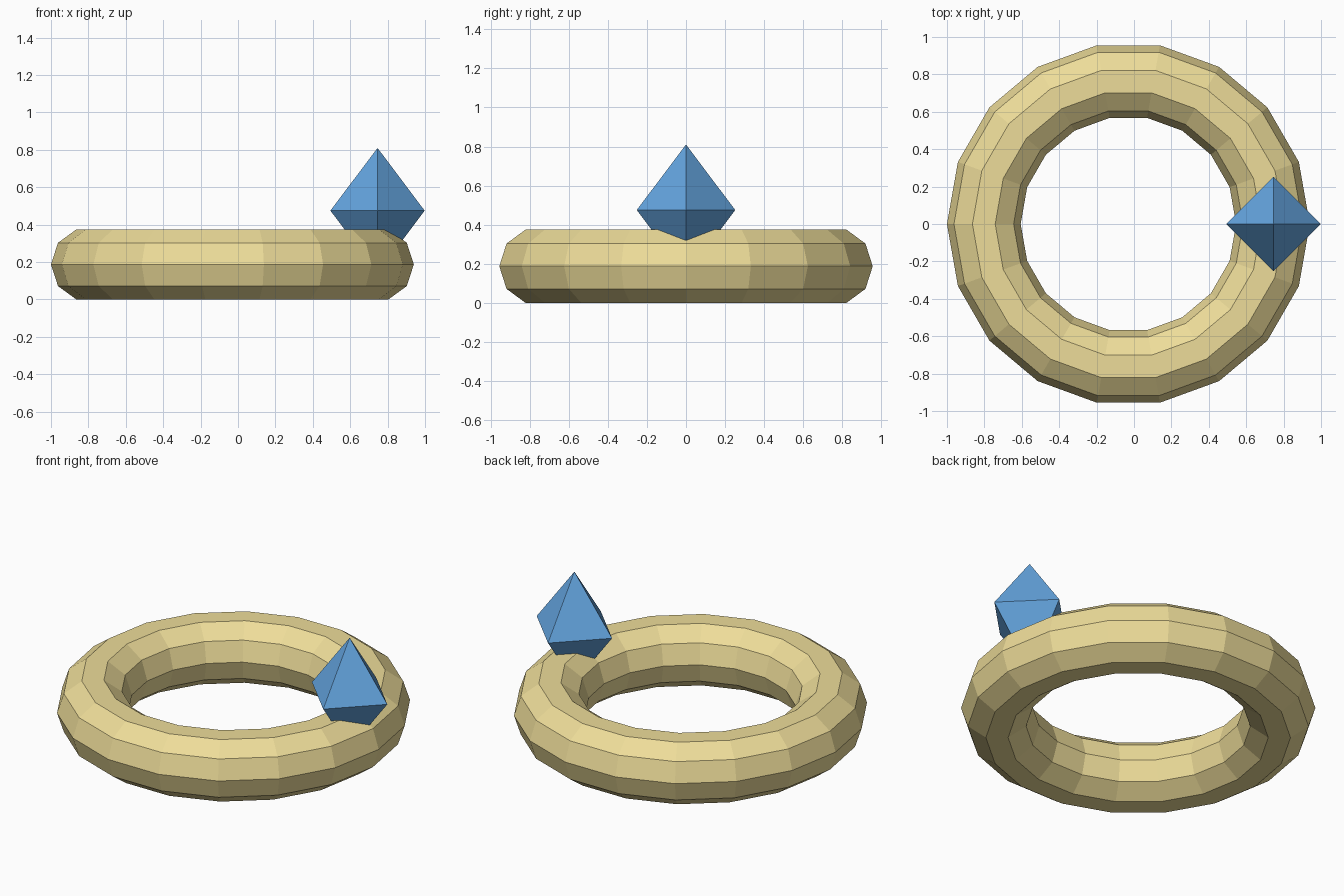
import bpy, bmesh
from math import cos, sin, tau

if "Cube" in bpy.data.objects:
    bpy.data.objects.remove(bpy.data.objects["Cube"])

CX = -0.03                      # ring centre in x
MAJOR, MINOR = 0.773, 0.197     # ring radii
SEGS, SIDES = 18, 10
MID_Z = MINOR * sin(tau / 5)    # lifts the lowest ring edge to z = 0


def finish(name, bm, colour):
    bmesh.ops.recalc_face_normals(bm, faces=bm.faces)
    mesh = bpy.data.meshes.new(name)
    bm.to_mesh(mesh)
    bm.free()
    mat = bpy.data.materials.new(name + "_material")
    mat.diffuse_color = colour
    mat.use_nodes = True
    mat.node_tree.nodes["Principled BSDF"].inputs["Base Color"].default_value = mat.diffuse_color
    mesh.materials.append(mat)
    obj = bpy.data.objects.new(name, mesh)
    bpy.context.collection.objects.link(obj)
    return obj


# Ring band: faceted torus
bm = bmesh.new()
loops = []
for i in range(SEGS):
    a = tau * i / SEGS
    loop = []
    for j in range(SIDES):
        b = tau * j / SIDES
        r = MAJOR + MINOR * cos(b)
        loop.append(bm.verts.new((CX + r * cos(a), r * sin(a), MID_Z + MINOR * sin(b))))
    loops.append(loop)
for i in range(SEGS):
    p, q = loops[i], loops[(i + 1) % SEGS]
    for j in range(SIDES):
        k = (j + 1) % SIDES
        bm.faces.new((p[j], q[j], q[k], p[k]))
finish("ring_band", bm, (0.85, 0.72, 0.32, 1))

# Gem: stretched octahedron sunk into the band
GEM_X, GEM_Z, GEM_R, GEM_H = CX + MAJOR + 0.003, 0.475, 0.252, 0.335
bm = bmesh.new()
girdle = [bm.verts.new((GEM_X + GEM_R * cos(tau * i / 4), GEM_R * sin(tau * i / 4), GEM_Z))
          for i in range(4)]
for s in (1, -1):
    tip = bm.verts.new((GEM_X, 0, GEM_Z + s * GEM_H))
    for i in range(4):
        bm.faces.new((girdle[i], girdle[(i + 1) % 4], tip))
finish("gem", bm, (0.13, 0.38, 0.75, 1))
